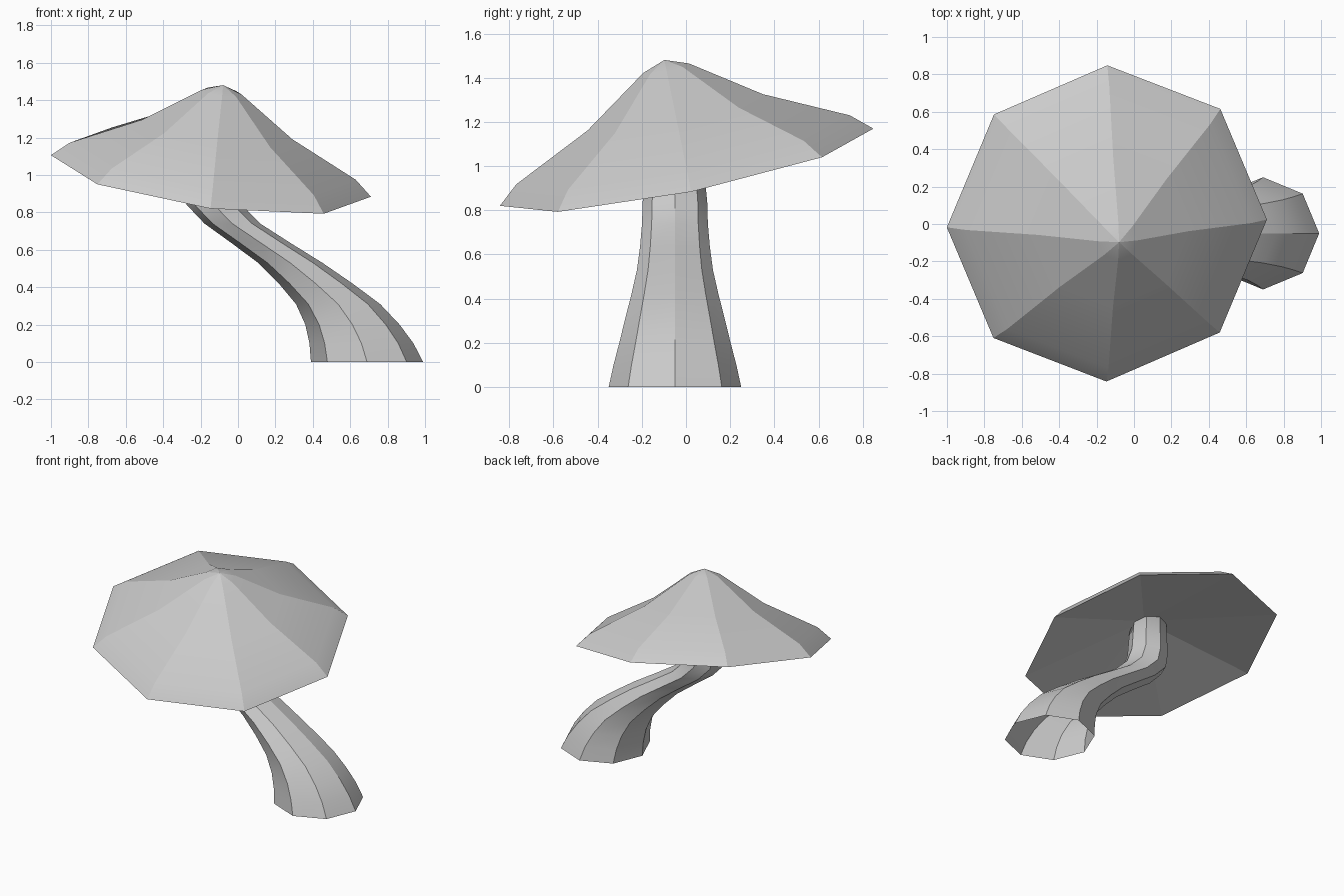
import bpy, bmesh, math
from mathutils import Vector, Matrix

if "Cube" in bpy.data.objects:
    bpy.data.objects.remove(bpy.data.objects["Cube"])

SIDES = 8


def loft(name, rings, tip_top=None, tip_bottom=None, matrix=None):
    """Skin octagonal rings (x, y, z, radius); ribs stay sharp, lengthwise is smooth."""
    bm = bmesh.new()
    loops = []
    for x, y, z, r in rings:
        loops.append([bm.verts.new((x + r * math.cos(i * math.tau / SIDES),
                                    y + r * math.sin(i * math.tau / SIDES), z))
                      for i in range(SIDES)])
    ribs = []
    for a, b in zip(loops, loops[1:]):
        for i in range(SIDES):
            j = (i + 1) % SIDES
            bm.faces.new((a[i], a[j], b[j], b[i]))
            ribs.append((a[i], b[i]))
    for tip, loop in ((tip_top, loops[-1]), (tip_bottom, loops[0])):
        if tip is None:
            continue
        v = bm.verts.new(tip)
        for i in range(SIDES):
            bm.faces.new((loop[i], loop[(i + 1) % SIDES], v))
            ribs.append((loop[i], v))
    for f in bm.faces:
        f.smooth = True
    for a, b in ribs:
        bm.edges.get((a, b)).smooth = False
    # keep the outer rim crisp
    for i in range(SIDES):
        bm.edges.get((loops[0][i], loops[0][(i + 1) % SIDES])).smooth = False
    bmesh.ops.recalc_face_normals(bm, faces=bm.faces)
    if matrix:
        bm.transform(matrix)
    mesh = bpy.data.meshes.new(name)
    bm.to_mesh(mesh)
    bm.free()
    obj = bpy.data.objects.new(name, mesh)
    bpy.context.collection.objects.link(obj)
    return obj


# Leaning stem: horizontal octagons (centre x, height, radius), open at the base
stem_path = [(0.69, 0, 0.30), (0.66, 0.10, 0.278), (0.612, 0.20, 0.252),
             (0.535, 0.31, 0.225), (0.415, 0.42, 0.197), (0.28, 0.53, 0.172),
             (0.125, 0.635, 0.158), (-0.03, 0.74, 0.149), (-0.128, 0.84, 0.146),
             (-0.16, 0.95, 0.135), (-0.165, 1.20, 0.12)]
loft("stem", [(x, -0.05, z, r) for x, z, r in stem_path],
     tip_top=(-0.165, -0.05, 1.21))

# Tilted cap: flared profile above, shallow hollow underneath
n = Vector((0.131, -0.201, 0.971)).normalized()
u = Vector((0.991, 0.025, -0.133))
u = (u - n * u.dot(n)).normalized()
v = n.cross(u)
tilt = Matrix((u, v, n)).transposed().to_4x4()
tilt.translation = (-0.145, 0.003, 0.995)
cap_profile = [(0.863, 0), (0.771, 0.081), (0.405, 0.256), (0.105, 0.462)]
loft("cap", [(0, 0, h, r) for r, h in cap_profile],
     tip_top=(0, 0, 0.5), tip_bottom=(0, 0, 0.2), matrix=tilt)
